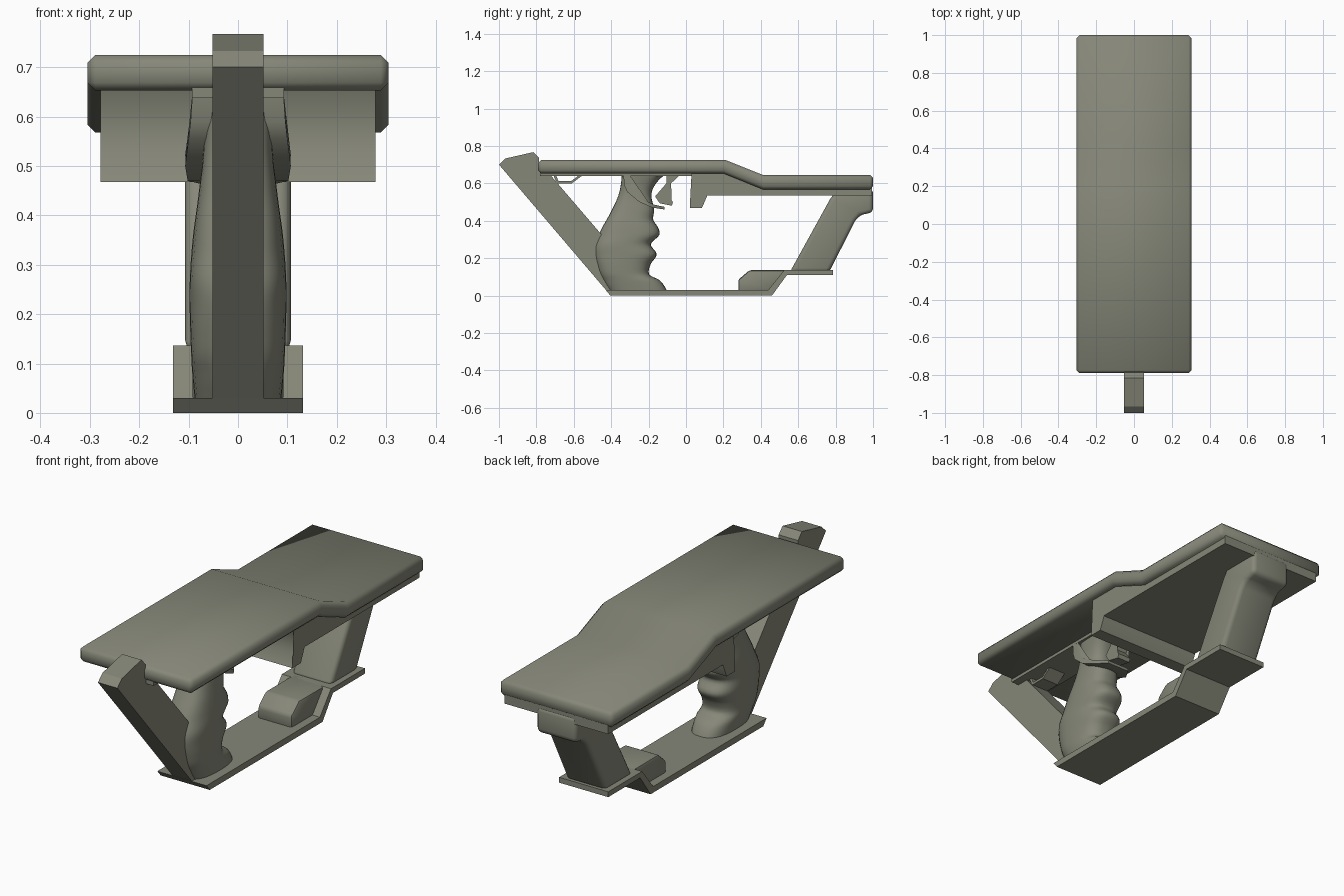
import bpy, bmesh, math

if "Cube" in bpy.data.objects:
    bpy.data.objects.remove(bpy.data.objects["Cube"])

mat = bpy.data.materials.new("olive grey")
mat.diffuse_color = (0.24, 0.245, 0.19, 1)
mat.use_nodes = True
mat.node_tree.nodes["Principled BSDF"].inputs["Base Color"].default_value = mat.diffuse_color


def finish(name, bm, bevel=0.0, seg=1, angle=30):
    bmesh.ops.recalc_face_normals(bm, faces=bm.faces)
    me = bpy.data.meshes.new(name)
    bm.to_mesh(me)
    bm.free()
    me.materials.append(mat)
    ob = bpy.data.objects.new(name, me)
    bpy.context.collection.objects.link(ob)
    bpy.ops.object.select_all(action='DESELECT')
    bpy.context.view_layer.objects.active = ob
    ob.select_set(True)
    if bevel:
        m = ob.modifiers.new("bevel", 'BEVEL')
        m.width, m.segments = bevel, seg
        m.limit_method, m.angle_limit = 'ANGLE', math.radians(30)
        bpy.ops.object.modifier_apply(modifier="bevel")
    bpy.ops.object.shade_smooth_by_angle(angle=math.radians(angle))
    return ob


def prism(name, pts, w, bevel=0.0, seg=1, angle=30):
    """Side profile of (y, z) points, extruded to +-w (one value or one per point)."""
    ws = w if isinstance(w, list) else [w] * len(pts)
    bm = bmesh.new()
    a = [bm.verts.new((-s, y, z)) for (y, z), s in zip(pts, ws)]
    b = [bm.verts.new((s, y, z)) for (y, z), s in zip(pts, ws)]
    bm.faces.new(a)
    bm.faces.new(b)
    n = len(pts)
    for i in range(n):
        j = (i + 1) % n
        bm.faces.new((a[i], a[j], b[j], b[i]))
    bmesh.ops.triangulate(bm, faces=[f for f in bm.faces if len(f.verts) > 4 and not bevel])
    return finish(name, bm, bevel, seg, angle)


def curve(keys, z):
    """Smooth interpolation through (z, value) keys."""
    n = len(keys)
    i = max(k for k in range(n - 1) if keys[k][0] <= z + 1e-9 or k == 0)

    def slope(k):
        p, q = keys[max(k - 1, 0)], keys[min(k + 1, n - 1)]
        return (q[1] - p[1]) / (q[0] - p[0])
    (z0, v0), (z1, v1) = keys[i], keys[i + 1]
    h = z1 - z0
    t = (z - z0) / h
    return ((2*t**3 - 3*t**2 + 1) * v0 + (t**3 - 2*t**2 + t) * h * slope(i)
            + (3*t**2 - 2*t**3) * v1 + (t**3 - t**2) * h * slope(i + 1))


# Top cover with a step down toward the rear
prism("top_cover", [(-.79, .725), (.21, .725), (.41, .645), (1, .645),
                    (1, .568), (.41, .568), (.2, .653), (-.79, .653)], .305, .016, 1, 50)

# Body under the rear of the cover, and the narrow rail under the front
prism("rear_underbody", [(.1, .66), (.2, .66), (.41, .58), (.995, .58),
                         (.995, .535), (.1, .535)], .278)
prism("under_rail", [(-.78, .66), (.05, .66), (.05, .638), (-.78, .638)], .093)

# Downward lip spanning the width, ahead of the underbody
prism("cross_lip", [(.03, .66), (.05, .61), (.05, .53), (.02, .468), (.085, .468),
                    (.11, .525), (.11, .61), (.15, .66)], .278)

# Slanted brace at the front
prism("front_brace", [(-1, .7), (-.965, .733), (-.815, .767), (-.785, .735),
                      (-.785, .715), (-.25, .09), (-.25, .02), (-.42, .02)], .052)

# Small strap loop behind the brace
prism("strap_loop", [(-.71, .645), (-.69, .6), (-.61, .6), (-.55, .645), (-.57, .645),
                     (-.614, .612), (-.682, .612), (-.695, .645)], .045)

# Hand grip: stacked rounded rings following back, front and width curves
back = [(.02, -.415), (.07, -.445), (.14, -.475), (.245, -.495), (.34, -.46), (.45, -.4),
        (.54, -.36), (.62, -.345), (.66, -.345)]
front = [(.02, -.1), (.05, -.115), (.085, -.145), (.11, -.195), (.165, -.19), (.22, -.157),
         (.275, -.188), (.325, -.142), (.365, -.15), (.405, -.175), (.46, -.17), (.54, -.185),
         (.6, -.16), (.66, -.1)]
width = [(.02, .087), (.1, .094), (.25, .098), (.35, .092), (.45, .079), (.55, .07), (.66, .086)]
bm = bmesh.new()
rings, N, M = [], 32, 56
for k in range(M + 1):
    z = .02 + .64 * k / M
    yb, yf, w = curve(back, z), curve(front, z), curve(width, z)
    ring = []
    for s in range(N):
        a = 2 * math.pi * s / N
        c, d = math.cos(a), math.sin(a)
        x = w * math.copysign(abs(c) ** .75, c)
        y = (yb + yf) / 2 + (yf - yb) / 2 * math.copysign(abs(d) ** .75, d)
        ring.append(bm.verts.new((x, y, z)))
    rings.append(ring)
for r0, r1 in zip(rings, rings[1:]):
    for s in range(N):
        t = (s + 1) % N
        bm.faces.new((r0[s], r0[t], r1[t], r1[s]))
bm.faces.new(rings[0])
bm.faces.new(rings[-1])
finish("hand_grip", bm, angle=50)

# Flared collar sloping around the top of the grip
prism("grip_collar", [(-.335, .65), (-.33, .59), (-.315, .555), (-.25, .5), (-.18, .47), (-.115, .46),
                      (-.115, .474), (-.175, .487), (-.24, .522), (-.29, .575), (-.305, .65)],
      [.092, .096, .1, .107, .102, .06, .06, .102, .107, .1, .092], angle=50)

# Trigger
prism("trigger", [(-.02, .655), (-.08, .6), (-.1, .54), (-.07, .5), (-.075, .48), (-.14, .493),
                  (-.165, .53), (-.105, .6), (-.105, .655)], .035)

# Base plate, ramping up to a shelf at the rear
prism("base_plate", [(-.43, .03), (-.405, 0), (.46, 0), (.54, .11), (.785, .11),
                     (.785, .136), (.525, .136), (.44, .03)], .132)

# Stop block in front of the ramp
prism("stop_block", [(.28, .02), (.28, .085), (.34, .136), (.56, .136), (.47, .02)], .092, .012, 2)

# Rear strut from shelf to underbody, with rounded edges
prism("rear_strut", [(.555, .125), (.765, .125), (.905, .4), (.93, .43), (1, .445), (1, .57),
                     (.81, .57), (.77, .515)], .107, .022, 3, 50)
